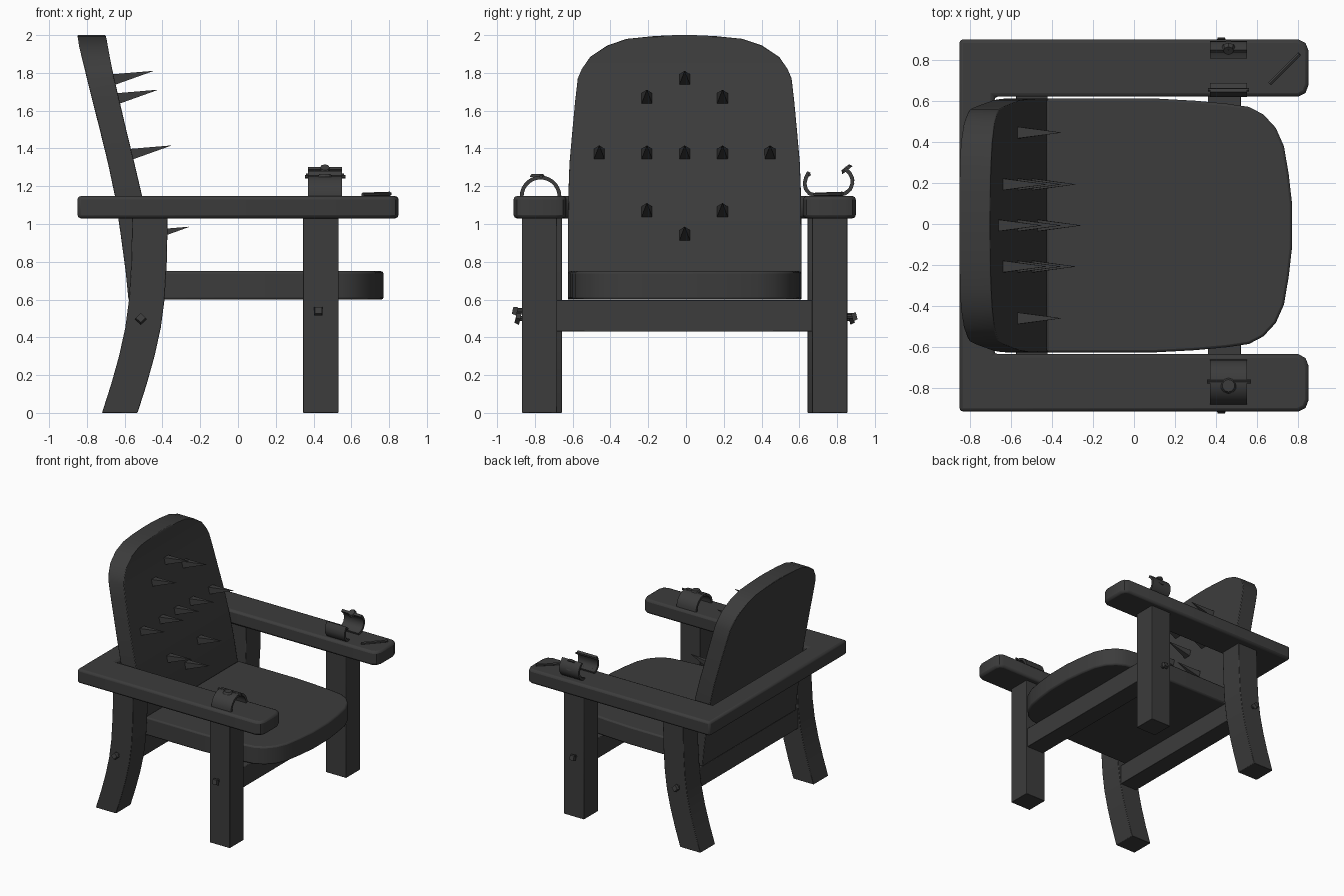
import bpy, bmesh, math
from mathutils import Vector

if "Cube" in bpy.data.objects:
    bpy.data.objects.remove(bpy.data.objects["Cube"])

mat = bpy.data.materials.new("dark_wood")
mat.diffuse_color = (0.045, 0.045, 0.045, 1)
mat.use_nodes = True
mat.node_tree.nodes["Principled BSDF"].inputs["Base Color"].default_value = mat.diffuse_color
YC = -0.007  # the chair sits slightly off centre


def finish(name, bm, bevel=0.0, segs=2):
    bmesh.ops.recalc_face_normals(bm, faces=bm.faces)
    me = bpy.data.meshes.new(name)
    bm.to_mesh(me)
    bm.free()
    ob = bpy.data.objects.new(name, me)
    bpy.context.collection.objects.link(ob)
    me.materials.append(mat)
    ob.location.y = YC
    if bevel:
        m = ob.modifiers.new("bevel", 'BEVEL')
        m.width, m.segments = bevel, segs
        m.limit_method, m.angle_limit = 'ANGLE', math.radians(50)
    bpy.ops.object.select_all(action='DESELECT')
    ob.select_set(True)
    bpy.context.view_layer.objects.active = ob
    bpy.ops.object.shade_smooth_by_angle(angle=math.radians(30))
    return ob


def prism(name, pts, axis, lo, hi, bevel=0.0):
    """Extrude a 2D outline along an axis; pts use the other two axes in order."""
    bm = bmesh.new()
    rings = []
    for v in (lo, hi):
        ring = []
        for p in pts:
            c = list(p)
            c.insert(axis, v)
            ring.append(bm.verts.new(c))
        rings.append(ring)
    n = len(pts)
    bm.faces.new(rings[0])
    bm.faces.new(rings[1])
    for i in range(n):
        j = (i + 1) % n
        bm.faces.new((rings[0][i], rings[0][j], rings[1][j], rings[1][i]))
    return finish(name, bm, bevel)


def rect(a0, a1, b0, b1):
    return [(a0, b0), (a1, b0), (a1, b1), (a0, b1)]


def rod(name, a, b, r0, r1=None, sides=8, spin=0.0):
    a, b = Vector(a), Vector(b)
    d = b - a
    bm = bmesh.new()
    bmesh.ops.create_cone(bm, cap_ends=True, segments=sides, radius1=r0,
                          radius2=r0 if r1 is None else r1, depth=d.length)
    rot = d.to_track_quat('Z', 'Y').to_matrix().to_4x4()
    for v in bm.verts:
        c, s = math.cos(spin), math.sin(spin)
        v.co = Vector((c * v.co.x - s * v.co.y, s * v.co.x + c * v.co.y, v.co.z))
        v.co = rot @ v.co + (a + b) / 2
    return finish(name, bm)


def band(name, path, t=0.02):
    """Curved metal strip: thicken a y-z path and extrude it along x."""
    P = [Vector(p) for p in path]
    left, right = [], []
    for i, p in enumerate(P):
        d = (P[min(i + 1, len(P) - 1)] - P[max(i - 1, 0)]).normalized()
        n = Vector((-d.y, d.x)) * t / 2
        left.append(tuple(p + n))
        right.append(tuple(p - n))
    return prism(name, left + right[::-1], 0, 0.37, 0.55)


# seat with rounded front
half = [(-0.425, 0.618), (0.1, 0.618), (0.3, 0.607), (0.45, 0.593), (0.56, 0.577),
        (0.63, 0.54), (0.69, 0.475), (0.73, 0.385), (0.753, 0.25), (0.77, 0.1)]
prism("seat", half + [(x, -y) for x, y in half[::-1]], 2, 0.6, 0.75, 0.012)

# backrest: rows of (z, front x, back x, half width)
rows = [(0.60, -0.405, -0.580, 0.618), (0.75, -0.43, -0.595, 0.618), (0.95, -0.465, -0.622, 0.618),
        (1.15, -0.508, -0.652, 0.616), (1.32, -0.548, -0.688, 0.61), (1.50, -0.592, -0.732, 0.594),
        (1.65, -0.627, -0.770, 0.58), (1.77, -0.655, -0.800, 0.566), (1.82, -0.666, -0.812, 0.545),
        (1.885, -0.679, -0.828, 0.50), (1.945, -0.69, -0.842, 0.41), (1.98, -0.696, -0.847, 0.307),
        (1.995, -0.70, -0.85, 0.16), (2.0, -0.70, -0.85, 0.05)]
bm = bmesh.new()
rings = [[bm.verts.new(c) for c in ((f, -w, z), (f, w, z), (b, w, z), (b, -w, z))]
         for z, f, b, w in rows]
for r, s in zip(rings, rings[1:]):
    for i in range(4):
        j = (i + 1) % 4
        bm.faces.new((r[i], r[j], s[j], s[i]))
bm.faces.new(rings[0])
bm.faces.new(rings[-1])
finish("backrest", bm, 0.01)

# U-shaped armrest with clipped front corners
arm = [(-0.68, 0.627), (0.80, 0.627), (0.835, 0.645), (0.85, 0.685),
       (0.85, 0.85), (0.835, 0.888), (0.80, 0.906), (-0.85, 0.906)]
prism("armrest", arm + [(x, -y) for x, y in arm[::-1]], 2, 1.03, 1.148, 0.018)

# legs, bolts
leg_path = [(0, -0.72), (0.15, -0.672), (0.3, -0.63), (0.45, -0.597), (0.6, -0.577),
            (0.8, -0.565), (1.035, -0.56)]
back_leg = [(x, z) for z, x in leg_path] + [(x + 0.188, z) for z, x in leg_path[::-1]]
for s, side in ((-1, "right"), (1, "left")):
    prism("front_leg_" + side, rect(0.345, 0.532, 0, 1.035), 1, s * 0.675, s * 0.861, 0.004)
    prism("back_leg_" + side, back_leg, 1, s * 0.65, s * 0.845, 0.004)
    for x, z, y, spin in ((0.425, 0.54 if s < 0 else 0.51, 0.861, math.pi / 4),
                          (-0.515, 0.5, 0.845, 0)):
        rod("bolt_shaft", (x, s * (y - 0.02), z), (x, s * (y + 0.035), z), 0.014)
        rod("bolt_head", (x, s * (y + 0.025), z - 0.003), (x, s * (y + 0.05), z + 0.003),
            0.032, 0.026, 4, spin)

# rails under the seat
prism("front_rail", rect(0.36, 0.52, 0.43, 0.598), 1, -0.69, 0.69, 0.004)
prism("back_rail", rect(-0.575, -0.42, 0.43, 0.598), 1, -0.67, 0.67, 0.004)

# spikes: square pyramids leaning up
for z, ys in ((1.765, (0,)), (1.665, (-0.2, 0.2)), (1.37, (-0.452, -0.2, 0, 0.2, 0.452)),
              (1.065, (-0.2, 0.2)), (0.94, (0,))):
    k = next(i for i in range(len(rows)) if rows[i + 1][0] > z)
    t = (z - rows[k][0]) / (rows[k + 1][0] - rows[k][0])
    x = rows[k][1] + t * (rows[k + 1][1] - rows[k][1])
    for y in ys:
        rod("spike", (x - 0.012, y, z - 0.002), (x + 0.205, y, z + 0.045), 0.042, 0.001, 4, math.pi / 4)

# closed wrist cuff
arc = [(-0.763 + 0.1 * math.cos(a), 1.146 + 0.1 * math.sin(a))
       for a in (math.pi * i / 14 for i in range(15))]
band("closed_cuff", arc)
rod("cuff_pin", (0.355, -0.76, 1.25), (0.57, -0.76, 1.25), 0.009)
rod("cuff_latch", (0.46, -0.78, 1.25), (0.46, -0.78, 1.266), 0.04, 0.03, 10)

# open wrist cuff in two halves
band("open_cuff_inner", [(0.69, 1.152), (0.66, 1.162), (0.641, 1.185), (0.635, 1.215),
                         (0.642, 1.245), (0.658, 1.275)])
band("open_cuff_outer", [(0.815, 1.152), (0.852, 1.163), (0.877, 1.185), (0.888, 1.215),
                         (0.886, 1.245), (0.873, 1.27), (0.848, 1.295)])
rod("open_cuff_latch", (0.46, 0.878, 1.268), (0.46, 0.868, 1.262), 0.045, 0.04, 10)
rod("open_cuff_latch_tongue", (0.46, 0.862, 1.285), (0.46, 0.85, 1.30), 0.035, 0.025, 8)
rod("open_cuff_pin", (0.36, 0.66, 1.26), (0.56, 0.66, 1.26), 0.008)

# loose nail lying on the armrest
rod("loose_nail", (0.66, 0.69, 1.155), (0.805, 0.835, 1.16), 0.011, 0.011, 6)
